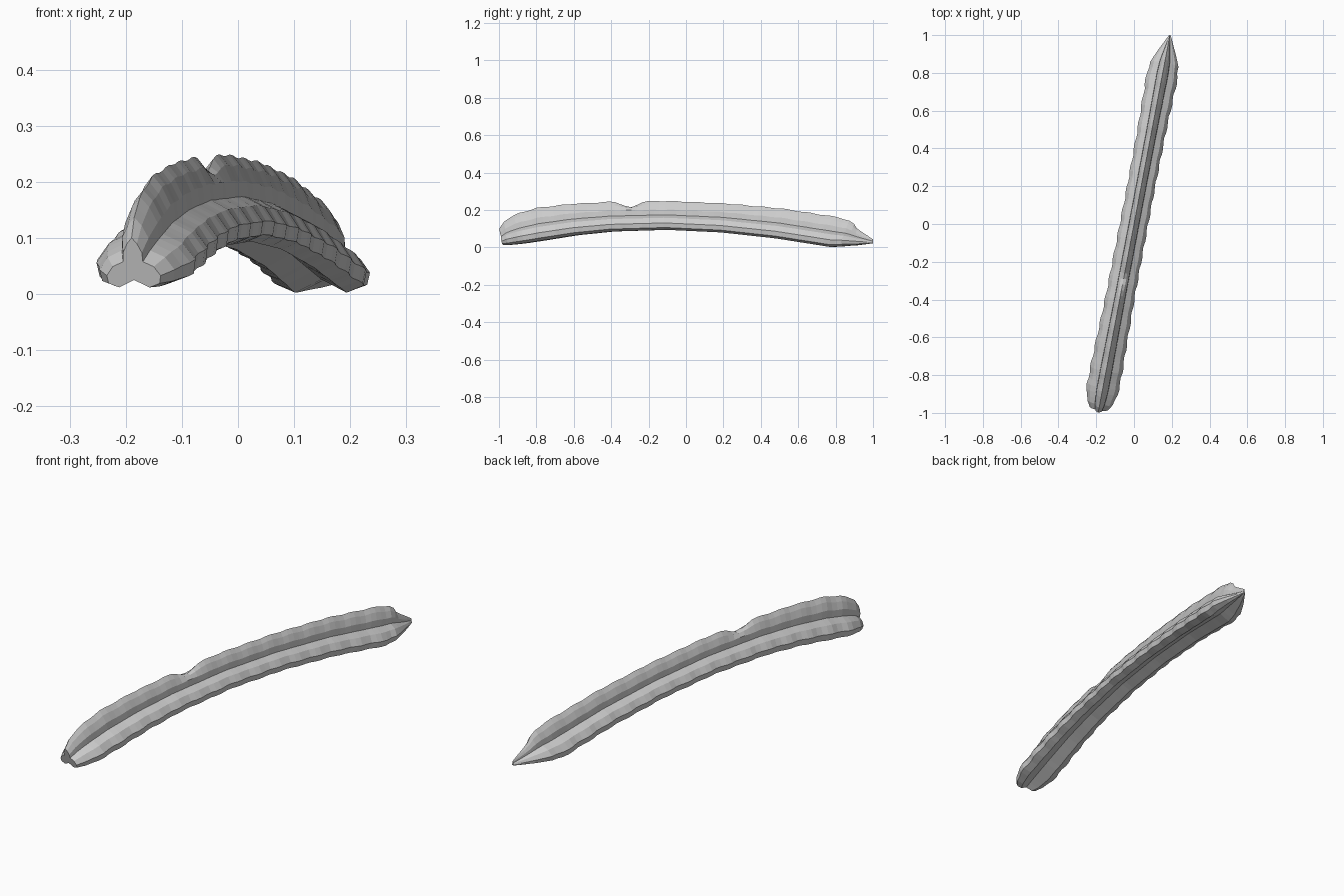
import bpy, bmesh, math
from mathutils import Vector

cube = bpy.data.objects.get("Cube")
if cube:
    bpy.data.objects.remove(cube)

grey = bpy.data.materials.new("soft grey")
grey.use_nodes = True
colour = (0.6, 0.6, 0.6, 1)
grey.diffuse_color = colour
grey.node_tree.nodes["Principled BSDF"].inputs["Base Color"].default_value = colour

# Position along the body: crest height, underside height, half width
STATIONS = [
    (-0.985, 0.10, 0.012, 0.05), (-0.95, 0.145, 0.014, 0.075), (-0.88, 0.18, 0.022, 0.088),
    (-0.78, 0.21, 0.037, 0.088), (-0.6, 0.232, 0.065, 0.083), (-0.4, 0.243, 0.085, 0.078),
    (-0.1, 0.248, 0.094, 0.076), (0.2, 0.235, 0.08, 0.075), (0.5, 0.207, 0.048, 0.077),
    (0.8, 0.16, 0.002, 0.085), (0.86, 0.14, 0.006, 0.075), (0.93, 0.09, 0.013, 0.04),
    (1.0, 0.043, 0.022, 0.004)]

# Right half of the three-lobed section: side, height, rib strength
HALF = [(0, 1, 0.7), (0.18, 0.88, 0.8), (0.34, 0.7, 0.5), (0.36, 0.52, 0.1),
        (0.74, 0.42, 0.6), (0.97, 0.24, 1), (0.92, 0.08, 1), (0.55, 0, 0.3), (0, 0.15, 0)]
SECTION = HALF + [(-s, h, r) for s, h, r in HALF[-2:0:-1]]

AXIS = Vector((0.19, 1, 0))
SIDE = Vector((0.982, -0.187, 0))
RIB = 0.117


def measure(t):
    for a, b in zip(STATIONS, STATIONS[1:]):
        if t <= b[0]:
            f = (t - a[0]) / (b[0] - a[0])
            return [p + (q - p) * f for p, q in zip(a[1:], b[1:])]
    return STATIONS[-1][1:]


def make_ring(bm, t):
    top, low, half = measure(t)
    middle = (top + low) / 2
    fade = max(0, min(1, (1 - t) / 0.15, (t + 1) / 0.1))
    swell = (abs(math.sin(math.pi * (t + 0.94) / RIB)) - 0.6) * fade
    ring = []
    for s, h, r in SECTION:
        z = low + (top - low) * h
        if h > 0.5:
            z += 0.008 * swell * r
        w = half * s * (1 + 0.12 * swell * r)
        lean = 0.3 * t * (z - middle) if t < 0.9 else 0
        ring.append(bm.verts.new(AXIS * (t + lean) + SIDE * w + Vector((0, 0, z))))
    return ring


# Ribbed curved body, lofted from head to pointed tail
bm = bmesh.new()
count = 68
rings = [make_ring(bm, -0.985 + 1.985 * i / count) for i in range(count + 1)]
for a, b in zip(rings, rings[1:]):
    for i in range(len(a)):
        j = (i + 1) % len(a)
        bm.faces.new((a[i], a[j], b[j], b[i]))
bm.faces.new(rings[0])
bm.faces.new(rings[-1])

# Nick in the crest
for ring in rings:
    v = ring[0]
    depth = max(0, 1 - abs(v.co.y + 0.3) / 0.075)
    v.co.z -= 0.036 * depth
    for u in (ring[1], ring[-1]):
        u.co.z -= 0.018 * depth

bmesh.ops.recalc_face_normals(bm, faces=bm.faces)
mesh = bpy.data.meshes.new("ribbed_body")
bm.to_mesh(mesh)
bm.free()
mesh.materials.append(grey)
body = bpy.data.objects.new("ribbed_body", mesh)
bpy.context.collection.objects.link(body)
